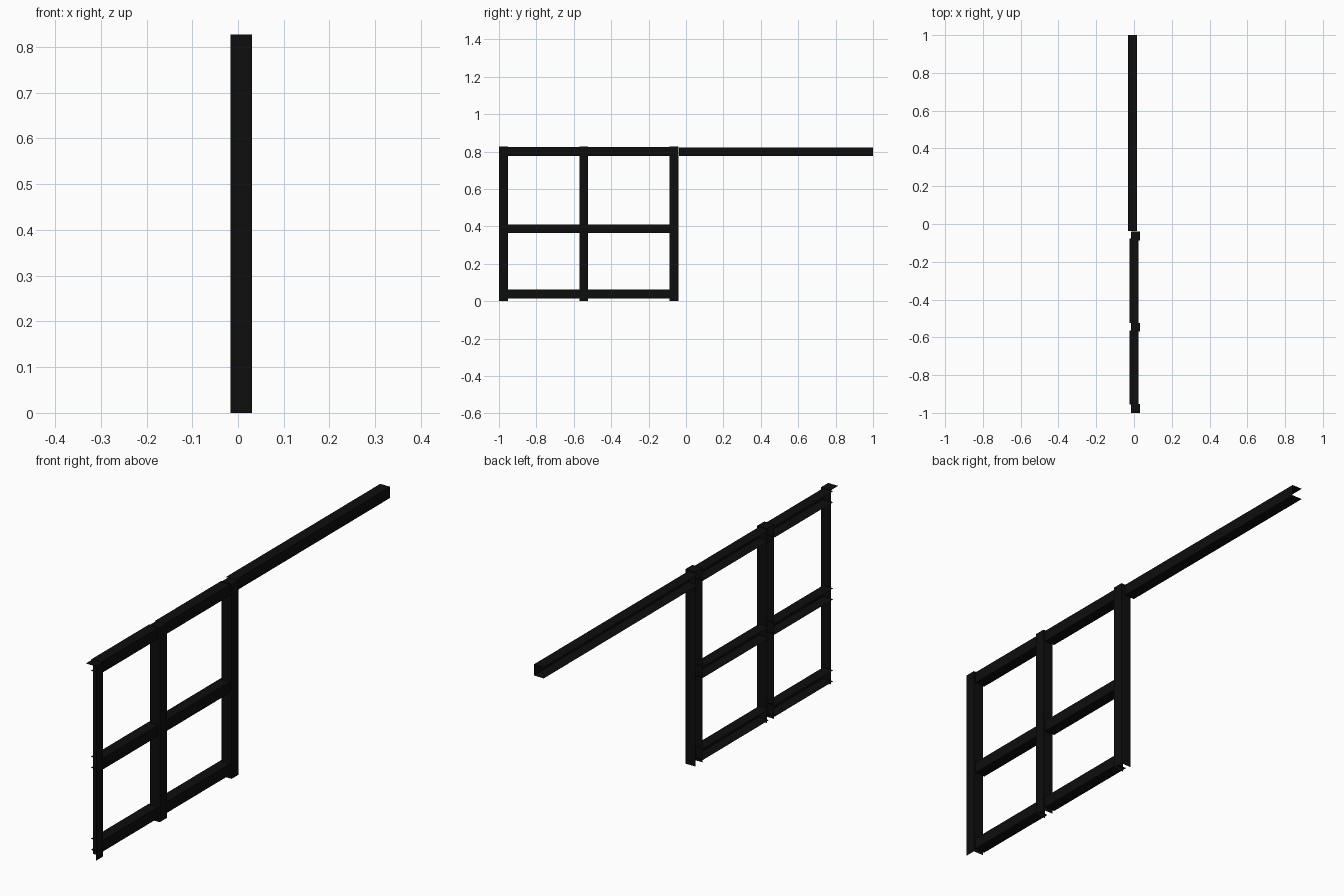
import bpy

if "Cube" in bpy.data.objects:
    bpy.data.objects.remove(bpy.data.objects["Cube"])

black = bpy.data.materials.new("black_steel")
black.diffuse_color = (0.004, 0.004, 0.004, 1)
black.use_nodes = True
black.node_tree.nodes["Principled BSDF"].inputs["Base Color"].default_value = black.diffuse_color

S = 0.047  # section size of every channel


def make(name, verts, faces):
    mesh = bpy.data.meshes.new(name)
    mesh.from_pydata(verts, [], faces)
    mesh.materials.append(black)
    obj = bpy.data.objects.new(name, mesh)
    bpy.context.collection.objects.link(obj)
    return obj


# Horizontal sheet channel: web on +x, flanges towards -x, open ends
def rail(name, y0, y1, z0, x0):
    prof = [(x0, z0), (x0 + S, z0), (x0 + S, z0 + S), (x0, z0 + S)]
    verts = [(x, y, z) for y in (y0, y1) for x, z in prof]
    make(name, verts, [(i, i + 4, i + 5, i + 1) for i in range(3)])


# Upright sheet channel: web on +x, flanges on the sides, capped at the top
def post(name, y0, front_flange=True):
    x0, x1, y1, top = -0.016, 0.031, y0 + S, 0.827
    prof = [(x0, y0), (x1, y0), (x1, y1), (x0, y1)]
    verts = [(x, y, z) for z in (0, top) for x, y in prof]
    faces = [(i, i + 1, i + 5, i + 4) for i in range(0 if front_flange else 1, 3)]
    make(name, verts, faces + [(4, 5, 6, 7)])


# Posts
post("end_post", -1.0, False)
post("middle_post", -0.57)
post("inner_post", -0.087)

# Rails between the posts
for level, z in (("bottom", 0.015), ("middle", 0.364), ("top", 0.777)):
    rail(level + "_rail_front", -0.955, -0.563, z, -0.024)
    rail(level + "_rail_rear", -0.523, -0.077, z, -0.024)

# Long overhanging rail
rail("long_rail", -0.038, 1.0, 0.776, -0.031)
